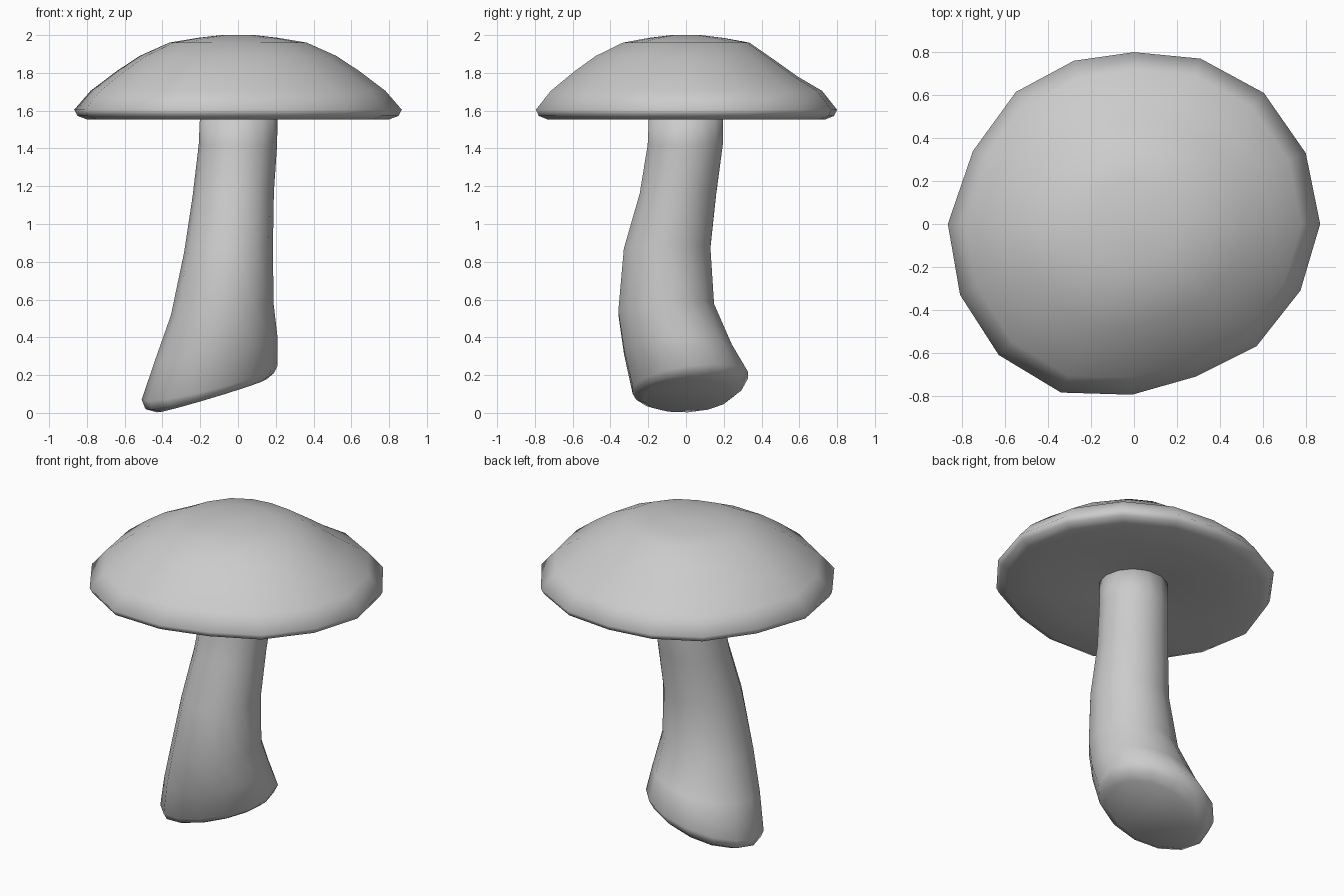
import bpy, bmesh, math

if "Cube" in bpy.data.objects:
    bpy.data.objects.remove(bpy.data.objects["Cube"])


def skin(name, rings):
    """Bridge equal-length rings of points, close both ends, shade smooth."""
    bm = bmesh.new()
    loops = [[bm.verts.new(p) for p in ring] for ring in rings]
    n = len(loops[0])
    for a, b in zip(loops, loops[1:]):
        for i in range(n):
            j = (i + 1) % n
            bm.faces.new((a[i], a[j], b[j], b[i]))
    for loop in (loops[0], loops[-1]):
        bm.faces.new(loop)
    bmesh.ops.recalc_face_normals(bm, faces=bm.faces)
    me = bpy.data.meshes.new(name)
    bm.to_mesh(me)
    bm.free()
    for p in me.polygons:
        p.use_smooth = True
    ob = bpy.data.objects.new(name, me)
    bpy.context.collection.objects.link(ob)
    return ob


# Cap: slightly irregular 16-sided rim, scaled along a dome profile
rim = [(.867, 0), (.80, .33), (.605, .61), (.31, .77), (0, .80), (-.28, .76),
       (-.55, .615), (-.75, .34), (-.867, 0), (-.81, -.33), (-.63, -.61),
       (-.34, -.785), (-.01, -.795), (.29, -.71), (.57, -.57), (.775, -.31)]
profile = [(.20, 1.585), (.32, 1.562), (.65, 1.555), (.92, 1.553), (.98, 1.572),
           (1, 1.605), (.90, 1.705), (.74, 1.81), (.60, 1.89), (.42, 1.96),
           (.25, 1.985), (.10, 2.0)]


def cap_point(x, y, f, z):
    # shallow dent on the back of the dome
    if .5 < f < .8 and z > 1.7:
        z -= .03 * max(0, y / .8)
    return (x * f, y * f, z)


skin("cap", [[cap_point(x, y, f, z) for x, y in rim] for f, z in profile])

# Stem: bent tube, rings given as x range, y range, height, slope in x and y
stem = [(-.20, .21, -.20, .20, 1.60, 0, 0),
        (-.208, .207, -.208, .20, 1.42, 0, 0),
        (-.24, .19, -.25, .165, 1.16, .05, 0),
        (-.285, .185, -.335, .135, .87, .08, .02),
        (-.355, .188, -.365, .155, .55, .12, .08),
        (-.44, .21, -.335, .25, .335, .18, .05),
        (-.51, .21, -.29, .335, .16, .25, .13),
        (-.49, .19, -.27, .30, .115, .28, .09),
        (-.43, .15, -.23, .25, .09, .30, .05)]
SIDES = 14
rings = []
for x0, x1, y0, y1, z, sx, sy in stem:
    ring = []
    for i in range(SIDES):
        a = math.tau * i / SIDES
        dx, dy = math.cos(a) * (x1 - x0) / 2, math.sin(a) * (y1 - y0) / 2
        ring.append(((x0 + x1) / 2 + dx, (y0 + y1) / 2 + dy, z + sx * dx + sy * dy))
    rings.append(ring)
skin("stem", rings)
